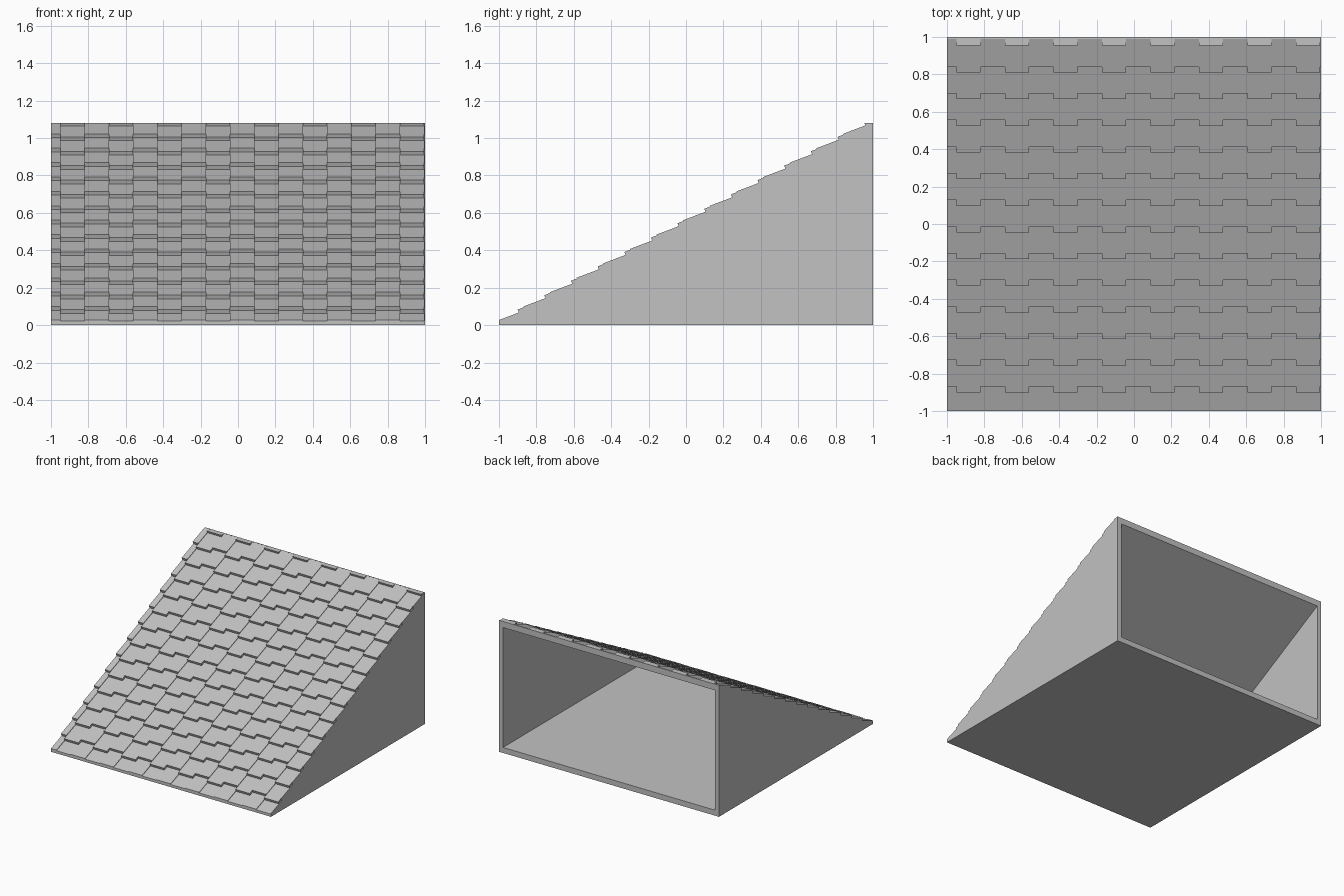
import bpy
import bmesh

default = bpy.data.objects.get("Cube")
if default:
    bpy.data.objects.remove(default, do_unlink=True)

# Single grey for the whole model
grey = bpy.data.materials.new("plain_grey")
grey.use_nodes = True
colour = (0.54, 0.54, 0.54, 1)
grey.diffuse_color = colour
grey.node_tree.nodes["Principled BSDF"].inputs["Base Color"].default_value = colour

HEIGHT = 1.08
SLOPE = HEIGHT / 2          # pitch of the roof deck
ROW_Y = 0.1425              # spacing of the shingle rows
ROW_Z = ROW_Y * SLOPE
COLUMN = 0.1297             # width of one shingle
STAGGER = 0.03              # offset between neighbouring columns


def clip(points, axis, limit, sign):
    """Keep the part of a polygon where sign * coordinate <= sign * limit."""
    kept = []
    for a, b in zip(points, points[1:] + points[:1]):
        da, db = sign * (a[axis] - limit), sign * (b[axis] - limit)
        if da <= 0:
            kept.append(a)
        if da * db < 0:
            t = da / (da - db)
            kept.append(tuple(p + (q - p) * t for p, q in zip(a, b)))
    return kept


def add_prism(bm, profile, x0, x1):
    """Extrude a (y, z) profile from x0 to x1."""
    face = bm.faces.new([bm.verts.new((x0, y, z)) for y, z in profile])
    result = bmesh.ops.extrude_face_region(bm, geom=[face], use_keep_orig=True)
    new = [v for v in result["geom"] if isinstance(v, bmesh.types.BMVert)]
    bmesh.ops.translate(bm, verts=new, vec=(x1 - x0, 0, 0))


def make_object(name, prisms):
    bm = bmesh.new()
    for profile, x0, x1 in prisms:
        add_prism(bm, profile, x0, x1)
    bmesh.ops.recalc_face_normals(bm, faces=bm.faces)
    mesh = bpy.data.meshes.new(name)
    bm.to_mesh(mesh)
    bm.free()
    mesh.materials.append(grey)
    obj = bpy.data.objects.new(name, mesh)
    bpy.context.collection.objects.link(obj)
    return obj


def shingle_profile(shift):
    """Sawtooth of overlapping rows sitting on the deck."""
    points = []
    for row in range(-2, 16):
        y = -0.90 + shift + row * ROW_Y
        z = 0.083 + shift * SLOPE + row * ROW_Z
        points += [(y + 0.008, z - 0.02), (y, z)]
    for y in (1.3, -1.3):
        points.append((y, SLOPE * (y + 1) - 0.003))
    for axis, limit, sign in ((0, -1, -1), (0, 1, 1), (1, HEIGHT, 1), (1, 0, -1)):
        points = clip(points, axis, limit, sign)
    return points


# Wedge shell, hollowed out from the back
shell = make_object("wedge_shell", [([(-1, 0), (1, 0), (1, HEIGHT)], -1, 1)])
floor, ceiling, wall = 0.045, 0.05, 0.037
tip = (floor + ceiling) / SLOPE - 1
over = 1.1
cavity = make_object("cavity_cutter", [(
    [(tip, floor), (over, floor), (over, SLOPE * (over + 1) - ceiling)],
    wall - 1, 1 - wall)])
cavity.hide_render = True
cut = shell.modifiers.new("hollow", "BOOLEAN")
cut.operation = "DIFFERENCE"
cut.solver = "EXACT"
cut.object = cavity
bpy.context.view_layer.objects.active = shell
bpy.ops.object.modifier_apply(modifier=cut.name)
bpy.data.objects.remove(cavity, do_unlink=True)

# Shingle columns, alternately set low and high on the slope
edges = [-1] + [-0.95 + COLUMN * i for i in range(16)] + [1]
spans = list(zip(edges, edges[1:]))
for name, first, shift in (("high_shingles", 0, STAGGER), ("low_shingles", 1, 0)):
    profile = shingle_profile(shift)
    make_object(name, [(profile, a, b) for a, b in spans[first::2]])
